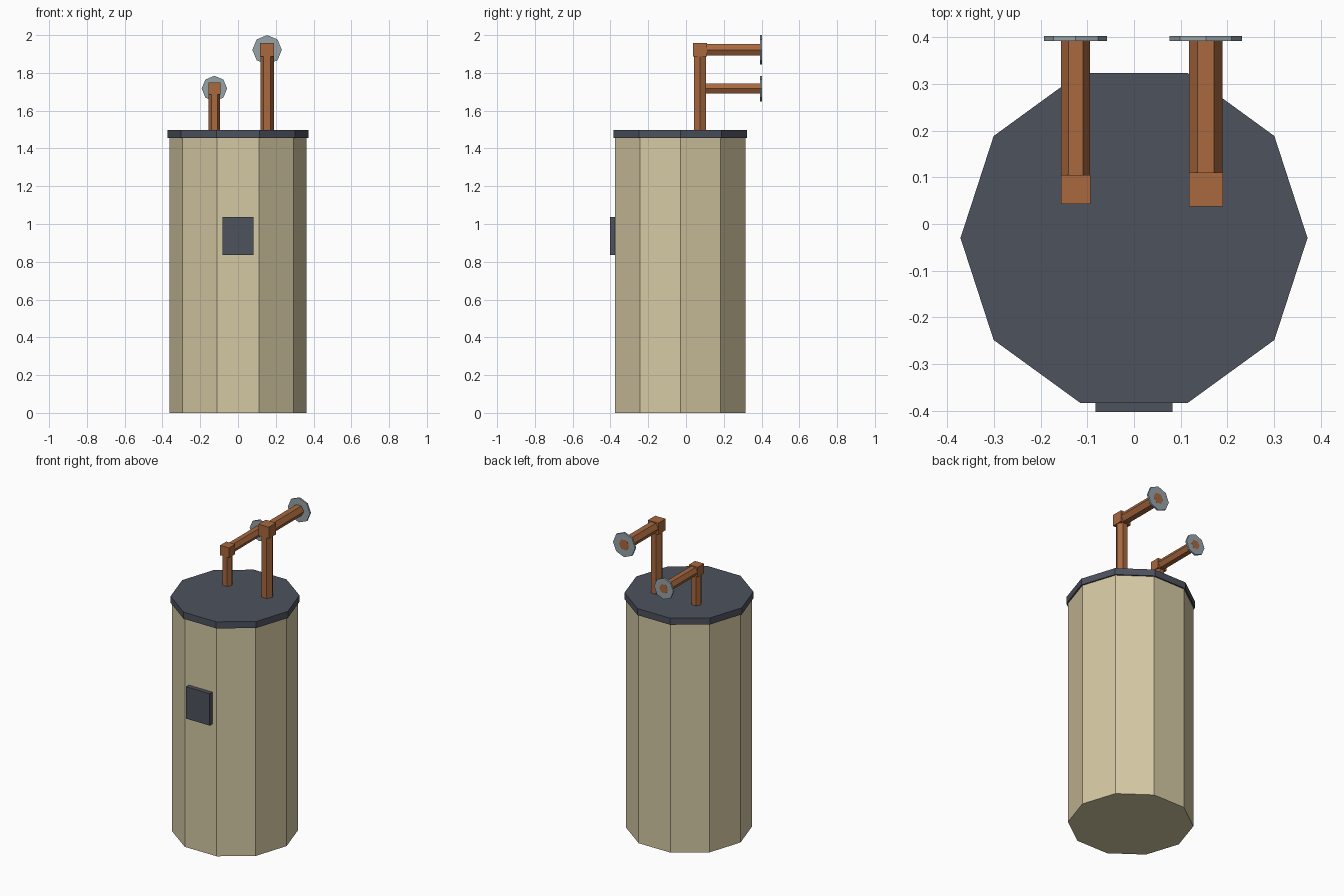
import bpy, math
from mathutils import Vector

if "Cube" in bpy.data.objects:
    bpy.data.objects.remove(bpy.data.objects["Cube"])


def srgb(r, g, b):
    f = lambda c: c / 12.92 if c <= 0.04045 else ((c + 0.055) / 1.055) ** 2.4
    return (f(r / 255), f(g / 255), f(b / 255), 1.0)


def material(name, rgb):
    m = bpy.data.materials.new(name)
    m.diffuse_color = srgb(*rgb)
    m.use_nodes = True
    m.node_tree.nodes["Principled BSDF"].inputs["Base Color"].default_value = m.diffuse_color
    return m


BEIGE = material("beige enamel", (212, 200, 163))
SLATE = material("slate grey", (77, 82, 93))
COPPER = material("copper", (168, 104, 63))
STEEL = material("light steel", (150, 163, 169))


def prism(name, sides, radius, start, end, mat):
    """Flat-shaded prism from start to end, with a corner pointing to +x."""
    a, b = Vector(start), Vector(end)
    d = b - a
    upright = abs(d.z) > abs(d.y)
    verts = []
    for p in (a, b):
        for i in range(sides):
            t = 2 * math.pi * i / sides
            u, v = radius * math.cos(t), radius * math.sin(t)
            verts.append(p + (Vector((u, v, 0)) if upright else Vector((u, 0, v))))
    n = sides
    faces = [(i, (i + 1) % n, n + (i + 1) % n, n + i) for i in range(n)]
    faces += [tuple(reversed(range(n))), tuple(range(n, 2 * n))]
    if not upright:  # keep normals outward for prisms along y
        faces = [tuple(reversed(f)) for f in faces]
    me = bpy.data.meshes.new(name)
    me.from_pydata(verts, [], faces)
    me.materials.append(mat)
    ob = bpy.data.objects.new(name, me)
    bpy.context.collection.objects.link(ob)
    return ob


def box(name, lo, hi, mat):
    lo, hi = Vector(lo), Vector(hi)
    bpy.ops.mesh.primitive_cube_add(size=1, location=(lo + hi) / 2)
    ob = bpy.context.object
    ob.name = name
    ob.scale = hi - lo
    bpy.ops.object.transform_apply(location=False, rotation=False, scale=True)
    ob.data.materials.append(mat)
    return ob


# tank, lid and front access panel
CY = -0.03
prism("tank_body", 10, 0.363, (0, CY, 0), (0, CY, 1.456), BEIGE)
prism("tank_lid", 10, 0.372, (0, CY, 1.455), (0, CY, 1.497), SLATE)
box("access_panel", (-0.083, -0.403, 0.835), (0.083, -0.370, 1.038), SLATE)

# two bent pipes: riser, square elbow, horizontal run, octagonal wall flange
PY = 0.074
for side, x, z, r, flange_r in (("left", -0.125, 1.717, 0.031, 0.0675),
                                ("right", 0.154, 1.922, 0.036, 0.078)):
    prism(side + "_riser", 6, r, (x, PY, 1.48), (x, PY, z), COPPER)
    e = r + 0.0005
    box(side + "_elbow", (x - e, PY - e, z - e), (x + e, PY + e, z + e), COPPER)
    prism(side + "_outlet_pipe", 6, r, (x, PY, z), (x, 0.4035, z), COPPER)
    prism(side + "_flange", 8, flange_r, (x, 0.392, z), (x, 0.403, z), STEEL)
